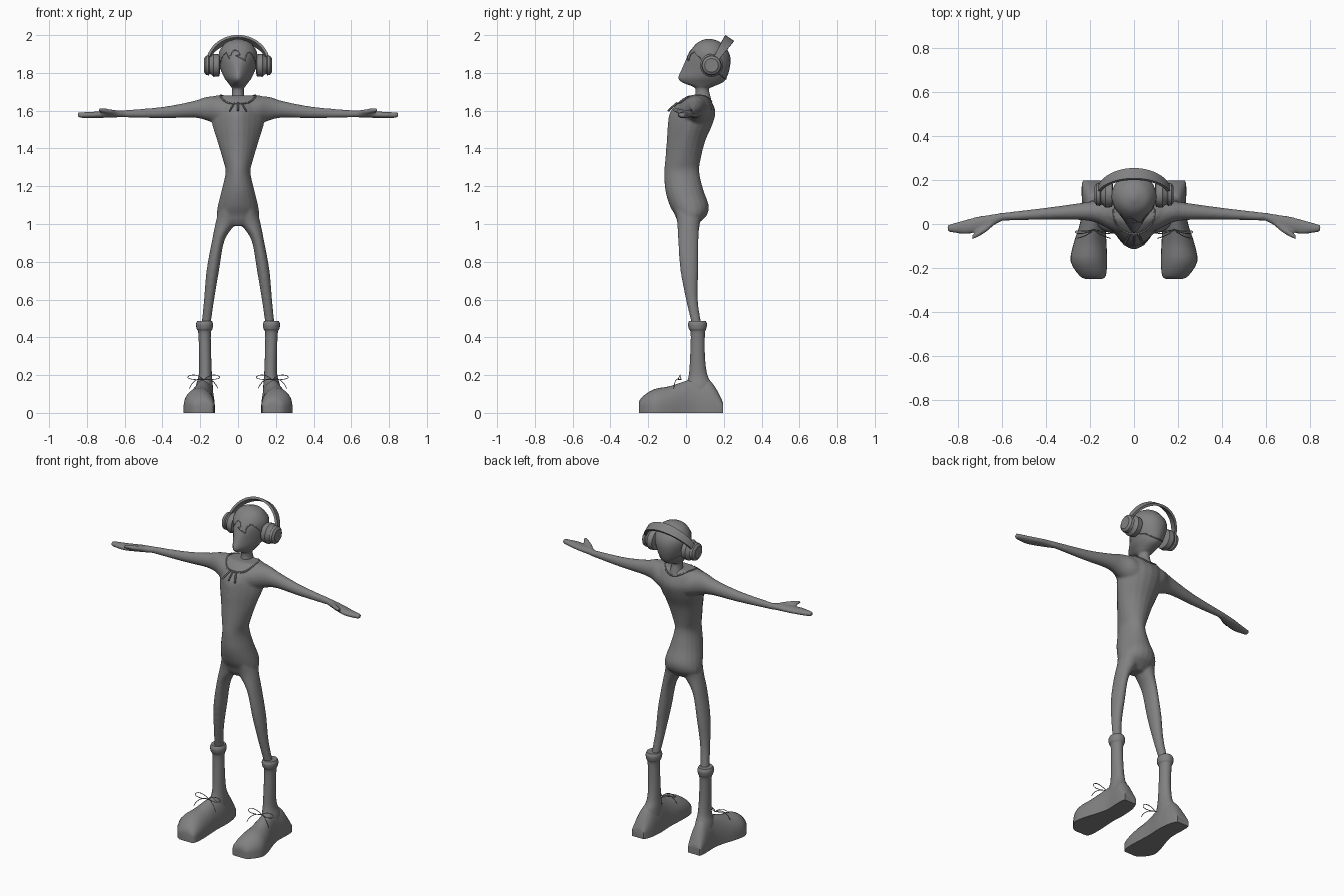
import bpy, bmesh
from math import sin, cos, pi
from mathutils import Vector
from mathutils.bvhtree import BVHTree

cube = bpy.data.objects.get("Cube")
if cube:
    bpy.data.objects.remove(cube)

grey = bpy.data.materials.new("plain grey")
grey.use_nodes = True
grey.diffuse_color = (0.22, 0.22, 0.22, 1)
grey.node_tree.nodes["Principled BSDF"].inputs["Base Color"].default_value = grey.diffuse_color


def dense(rows, steps=4):
    """Smoothly interpolate the rows of a cross-section table."""
    rows = [Vector(row) for row in rows]
    result = []
    for i in range(len(rows) - 1):
        a, b, c, d = rows[max(i - 1, 0)], rows[i], rows[i + 1], rows[min(i + 2, len(rows) - 1)]
        for k in range(steps):
            t = k / steps
            result.append(b + (c - a) * (t / 2) + (a * 2 - b * 5 + c * 4 - d) * (t * t / 2)
                          + (b * 3 - a - c * 3 + d) * (t ** 3 / 2))
    return result + [rows[-1]]


def z_rings(rows, side=1, n=20):
    """Level rings: height, centre x, half width, front y, back y, front taper."""
    rings = []
    for z, cx, half, front, back, taper in rows:
        angles = [2 * pi * i / n for i in range(n)]
        rings.append([Vector((side * (cx + half * cos(a) * (1 - taper * max(0, -sin(a)))),
                              (front + back) / 2 + (back - front) / 2 * sin(a), z)) for a in angles])
    return rings


def x_rings(rows, side=1, n=20):
    """Upright rings along x: x, front y, back y, bottom z, top z."""
    rings = []
    for x, front, back, low, high in rows:
        angles = [2 * pi * i / n for i in range(n)]
        rings.append([Vector((side * x, (front + back) / 2 + (back - front) / 2 * cos(a),
                              (low + high) / 2 + (high - low) / 2 * sin(a))) for a in angles])
    return rings


def skin(bm, rings):
    """Join rings into a closed tube."""
    loops = [[bm.verts.new(p) for p in ring] for ring in rings]
    n = len(loops[0])
    for a, b in zip(loops, loops[1:]):
        for i in range(n):
            bm.faces.new((a[i], a[(i + 1) % n], b[(i + 1) % n], b[i]))
    bm.faces.new(loops[0])
    bm.faces.new(loops[-1])


def build(name, *tubes, angle=0.9):
    bm = bmesh.new()
    for rings in tubes:
        skin(bm, rings)
    bmesh.ops.recalc_face_normals(bm, faces=bm.faces)
    mesh = bpy.data.meshes.new(name)
    bm.to_mesh(mesh)
    bm.free()
    return finish(name, mesh, angle)


def finish(name, mesh, angle=0.9):
    mesh.materials.clear()
    mesh.materials.append(grey)
    obj = bpy.data.objects.new(name, mesh)
    bpy.context.collection.objects.link(obj)
    bpy.ops.object.select_all(action="DESELECT")
    obj.select_set(True)
    bpy.context.view_layer.objects.active = obj
    bpy.ops.object.shade_smooth_by_angle(angle=angle)
    return obj


def cord(name, points, radius, closed=False, curved=True):
    """Thin round cord through points, stored as a mesh."""
    curve = bpy.data.curves.new(name, "CURVE")
    curve.dimensions = "3D"
    curve.bevel_depth = radius
    curve.bevel_resolution = 1
    curve.use_fill_caps = True
    spline = curve.splines.new("NURBS" if curved else "POLY")
    spline.points.add(len(points) - 1)
    for point, co in zip(spline.points, points):
        point.co = (*co, 1)
    spline.use_cyclic_u = closed
    spline.use_endpoint_u = True
    spline.resolution_u = 6
    temp = bpy.data.objects.new(name + " path", curve)
    bpy.context.collection.objects.link(temp)
    bpy.context.view_layer.update()
    graph = bpy.context.evaluated_depsgraph_get()
    mesh = bpy.data.meshes.new_from_object(temp.evaluated_get(graph))
    bpy.data.objects.remove(temp)
    return finish(name, mesh)


def surface(obj):
    bpy.context.view_layer.update()
    return BVHTree.FromObject(obj, bpy.context.evaluated_depsgraph_get())


# Body: torso, legs, arms and hands fused into one skin
torso = [(0.99, 0, .05, -.03, .05, 0), (1.02, 0, .10, -.048, .085, 0), (1.05, 0, .112, -.06, .112, 0),
         (1.1, 0, .106, -.087, .12, 0), (1.18, 0, .086, -.11, .092, 0), (1.275, 0, .066, -.115, .07, 0),
         (1.34, 0, .08, -.11, .077, .1), (1.44, 0, .11, -.102, .102, .3), (1.52, 0, .135, -.097, .137, .4),
         (1.59, 0, .15, -.085, .156, .5), (1.65, 0, .16, -.035, .135, .4), (1.68, 0, .12, .01, .11, 0)]
leg = [(1.08, .055, .045, -.06, .1, 0), (1.01, .064, .054, -.047, .075, 0), (.915, .104, .033, -.042, .066, 0),
       (.757, .133, .033, -.03, .065, 0), (.6, .153, .027, 0, .062, 0), (.46, .17, .024, .033, .083, 0)]
arm = [(.05, -.05, .14, 1.5, 1.672), (.11, -.025, .135, 1.525, 1.677), (.17, .005, .108, 1.55, 1.672),
       (.24, .018, .096, 1.563, 1.65), (.4, .02, .074, 1.56, 1.62), (.63, .014, .047, 1.565, 1.6)]
hand = [(.6, .014, .047, 1.565, 1.6), (.65, -.012, .043, 1.564, 1.602), (.71, -.035, .034, 1.562, 1.598),
        (.76, -.046, .021, 1.56, 1.595), (.82, -.04, .004, 1.561, 1.592), (.847, -.034, -.004, 1.564, 1.59)]
thumb = [(.63, .0, .03, 1.575, 1.6), (.68, -.042, -.01, 1.583, 1.609), (.735, -.071, -.048, 1.593, 1.616)]
tubes = [z_rings(dense(torso))]
for side in (-1, 1):
    tubes.append(z_rings(dense(leg), side))
    tubes += [x_rings(dense(rows), side) for rows in (arm, hand, thumb)]
body = build("body", *tubes)
remesh = body.modifiers.new("fuse", "REMESH")
remesh.mode = "VOXEL"
remesh.voxel_size = 0.007
remesh.use_smooth_shade = True
soften = body.modifiers.new("soften", "SMOOTH")
soften.factor = 0.5
soften.iterations = 5

# Head and neck with a narrow muzzle
head_rows = [(1.65, 0, .045, .035, .135, 0), (1.68, 0, .033, .048, .128, 0), (1.715, 0, .031, .05, .122, 0),
             (1.73, 0, .04, .03, .15, .1), (1.75, 0, .055, -.02, .195, .4), (1.775, 0, .073, -.04, .215, .5),
             (1.82, 0, .092, -.022, .23, .45), (1.87, 0, .102, 0, .236, .25), (1.91, 0, .1, .02, .226, .1),
             (1.945, 0, .08, .045, .2, 0), (1.966, 0, .055, .07, .175, 0), (1.98, 0, .012, .105, .135, 0)]
head = build("head", z_rings(dense(head_rows), n=24), angle=1.2)

# Zigzag hairline projected onto the head
centre = Vector((0, .11, 1.86))
head_tree = surface(head)
targets = [(-.03, 0, 1.945), (0, 0, 1.93), (.012, 0, 1.9), (-.012, 0, 1.895), (.045, 0, 1.865), (.055, 0, 1.91),
           (.08, .02, 1.93), (.1, .07, 1.88), (.1, .13, 1.8), (.08, .19, 1.78), (0, .22, 1.76),
           (-.08, .19, 1.78), (-.1, .13, 1.8), (-.1, .07, 1.88), (-.08, .03, 1.92), (-.06, 0, 1.88)]
hairline = []
for i, target in enumerate(targets):
    start, end = Vector(target), Vector(targets[(i + 1) % len(targets)])
    for k in range(4):
        aim = (start.lerp(end, k / 4) - centre).normalized()
        hairline.append(head_tree.ray_cast(centre, aim)[0])
cord("hairline", hairline, 0.003, closed=True, curved=False)

# Headphones: two padded cups and a tilted band
cup = [(.095, .04), (.1, .058), (.13, .061), (.143, .048), (.15, .046), (.155, .053), (.17, .05), (.18, .036)]
for side, label in ((-1, "right"), (1, "left")):
    rows = [(x, .135 - r, .135 + r, 1.84 - r, 1.84 + r) for x, r in cup]
    build(label + " ear cup", x_rings(rows, side, n=24), angle=0.6)
up, across = Vector((0, .55, .83)), Vector((0, .83, -.55))
band = []
for i in range(25):
    a = pi * i / 24
    out = Vector((cos(a), 0, 0)) + up * sin(a)
    spot = Vector((.163 * cos(a), .135, 1.84)) + up * (.168 * sin(a))
    wide = across * (.011 + .017 * sin(a))
    band.append([spot + wide * u + out * v for u, v in ((1, .007), (-1, .007), (-1, -.007), (1, -.007))])
build("headphone band", band)

# Necklace lying on the shoulders, with three hanging teeth
body_tree = surface(body)


def drape(x, y):
    hit = body_tree.ray_cast(Vector((x, y, 1.8)), Vector((0, 0, -1)))[0]
    return hit if hit else Vector((x, y, 1.64))


loop = [drape(.095 * sin(2 * pi * i / 32), .045 - .09 * cos(2 * pi * i / 32)) for i in range(32)]
cord("necklace cord", loop, 0.005, closed=True)
for slant in (-1, 0, 1):
    top = drape(slant * .02, -.045) + Vector((0, -.004, .003))
    tip = top + Vector((slant * .025, -.045, -.042))
    cord("necklace tooth", [top, tip], 0.005, curved=False)

# Boots: shaft with a rolled collar, chunky flat-soled shoe, laces
shaft = [(.05, .178, .05, 0, .15, 0), (.14, .178, .045, 0, .143, 0), (.2, .173, .035, .015, .113, 0),
         (.3, .174, .032, .022, .1, 0), (.42, .177, .033, .025, .1, 0), (.445, .177, .042, .015, .107, 0),
         (.47, .177, .045, .01, .111, 0), (.487, .177, .039, .017, .104, 0)]
shoe = [(-.25, .183, .036, .05), (-.235, .188, .06, .082), (-.17, .205, .083, .125), (-.09, .2, .075, .14),
        (-.02, .19, .062, .163), (.05, .18, .056, .182), (.11, .182, .055, .178), (.145, .185, .053, .15),
        (.18, .19, .047, .09), (.197, .192, .04, .05)]
for side, label in ((-1, "right"), (1, "left")):
    build(label + " boot shaft", z_rings(dense(shaft), side))
    rings = []
    for y, cx, half, top in dense(shoe, 3):
        arch = [(half * cos(pi * i / 14), .035 + (top - .035) * sin(pi * i / 14)) for i in range(15)]
        outline = [(half, 0)] + arch + [(-half, 0)]
        rings.append([Vector((side * (cx + x), y, z)) for x, z in outline])
    build(label + " shoe", rings, angle=0.8)
    knot = Vector((side * .182, -.025, .175))
    for way in (-1, 1):
        bow = [(0, 0, 0), (.03, -.01, .03), (.085, .0, .025), (.09, -.02, .005), (.04, -.02, 0), (0, 0, 0)]
        tail = [(0, 0, 0), (.03, -.03, .015), (.06, -.035, -.01), (.075, -.04, -.045)]
        for part, path in (("bow", bow), ("tail", tail)):
            cord(label + " lace " + part, [knot + Vector((way * x, y, z)) for x, y, z in path], 0.002)
